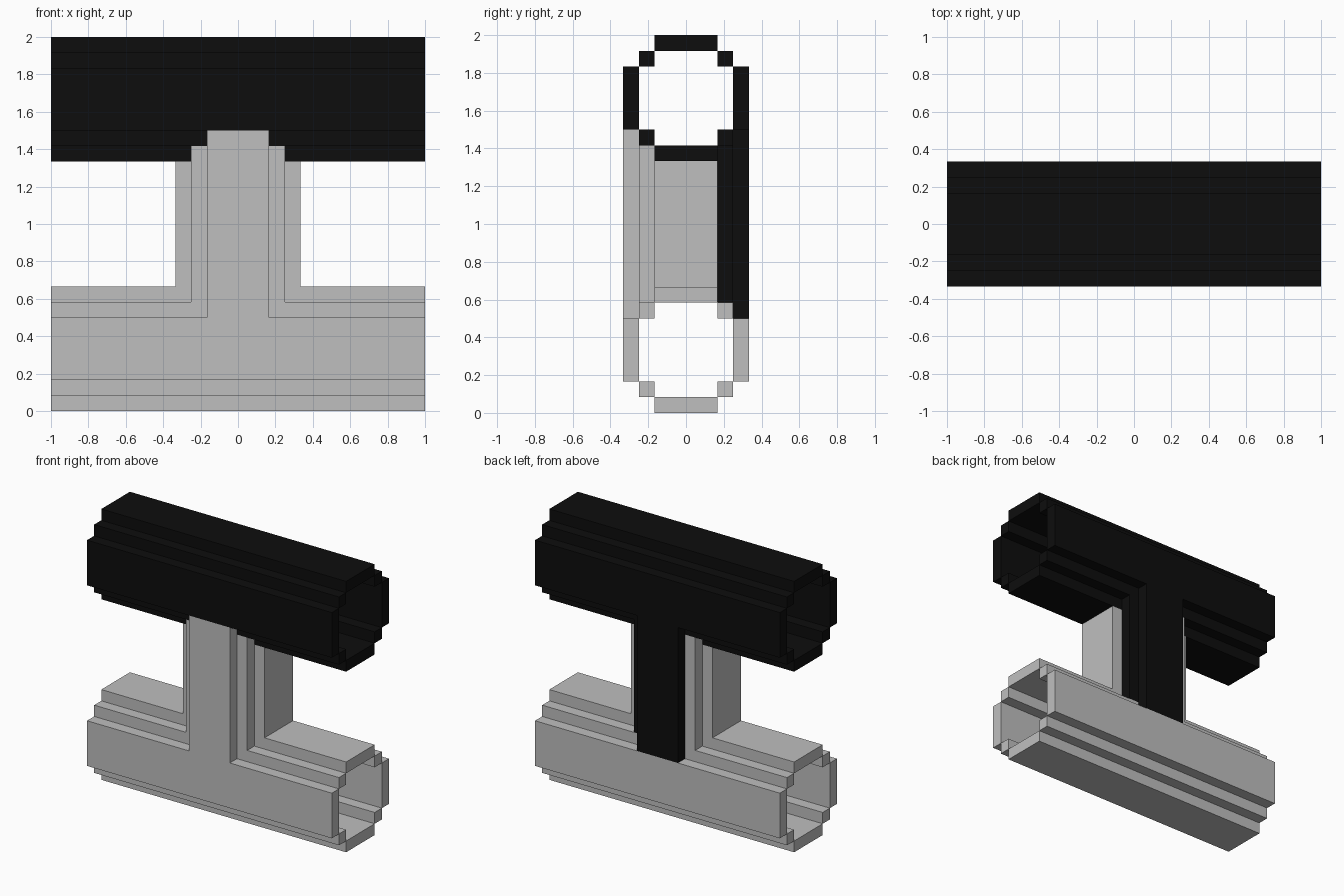
import bpy
import bmesh

cube = bpy.data.objects.get("Cube")
if cube:
    bpy.data.objects.remove(cube, do_unlink=True)

U = 1 / 12  # one wall thickness


def make_material(name, value):
    mat = bpy.data.materials.new(name)
    mat.use_nodes = True
    color = (value, value, value, 1)
    mat.diffuse_color = color
    mat.node_tree.nodes["Principled BSDF"].inputs["Base Color"].default_value = color
    return mat


GREY = make_material("light grey", 0.52)
BLACK = make_material("black", 0.004)


def prism(name, mat, profile, y0, y1):
    """Extrude an (x, z) outline from y0 to y1, all in wall thicknesses."""
    bm = bmesh.new()
    face = bm.faces.new([bm.verts.new((x * U, y0 * U, z * U)) for x, z in profile])
    side = bmesh.ops.extrude_face_region(bm, geom=[face])["geom"]
    moved = [v for v in side if isinstance(v, bmesh.types.BMVert)]
    bmesh.ops.translate(bm, verts=moved, vec=(0, (y1 - y0) * U, 0))
    bmesh.ops.recalc_face_normals(bm, faces=bm.faces)
    mesh = bpy.data.meshes.new(name)
    bm.to_mesh(mesh)
    bm.free()
    mesh.materials.append(mat)
    obj = bpy.data.objects.new(name, mesh)
    bpy.context.collection.objects.link(obj)
    return obj


def rect(x0, x1, z0, z1):
    return [(x0, z0), (x1, z0), (x1, z1), (x0, z1)]


def tee(z0, z1, z2):
    """Long bar from z0 to z1 with a stem reaching z2."""
    return [(-12, z0), (12, z0), (12, z1), (2, z1), (2, z2), (-2, z2), (-2, z1), (-12, z1)]


def elbow(s, x, z0, z1, z2):
    """Strip running outwards, with a one-wide stem at x reaching z2."""
    return [(s * a, b) for a, b in
            [(x, z0), (12, z0), (12, z1), (x + 1, z1), (x + 1, z2), (x, z2)]]


def strip(s, x, z0, z1):
    return [(s * a, b) for a, b in rect(x, 12, z0, z1)]


# Outer ends of both tubes: flat plate and stepped corners
for label, mat, plate_z, corner_z in (("lower", GREY, 0, 1), ("upper", BLACK, 23, 22)):
    prism(label + "_tube_outer_plate", mat, rect(-12, 12, plate_z, plate_z + 1), -2, 2)
    for side, y in (("front", -3), ("back", 2)):
        prism(f"{label}_tube_{side}_corner", mat,
              rect(-12, 12, corner_z, corner_z + 1), y, y + 1)

# Front and back walls, one of each pair carrying the post wall
prism("lower_front_wall_with_post", GREY, tee(2, 6, 18), -4, -3)
prism("upper_front_wall", BLACK, rect(-12, 12, 18, 22), -4, -3)
prism("lower_back_wall", GREY, rect(-12, 12, 2, 6), 3, 4)
prism("upper_back_wall_with_post", BLACK, tee(22, 18, 6), 3, 4)

for side, s in (("left", 1), ("right", -1)):
    # Inner plates of the tubes, turning into the post sides
    prism(f"lower_{side}_inner_plate_with_post", GREY, elbow(s, 3, 7, 8, 16), -2, 2)
    prism(f"upper_{side}_inner_plate", BLACK, strip(s, 3, 16, 17), -2, 2)

    # Stepped inner corners; the back left post corner belongs to the upper tube
    for end, y in (("front", -3), ("back", 2)):
        name = f"{end}_{side}_inner_corner"
        if end == "back" and side == "left":
            prism("lower_" + name, GREY, strip(s, 2, 6, 7), y, y + 1)
            prism("upper_" + name + "_with_post", BLACK, elbow(s, 2, 18, 17, 7), y, y + 1)
        else:
            prism("lower_" + name + "_with_post", GREY, elbow(s, 2, 6, 7, 17), y, y + 1)
            prism("upper_" + name, BLACK, strip(s, 2, 17, 18), y, y + 1)
